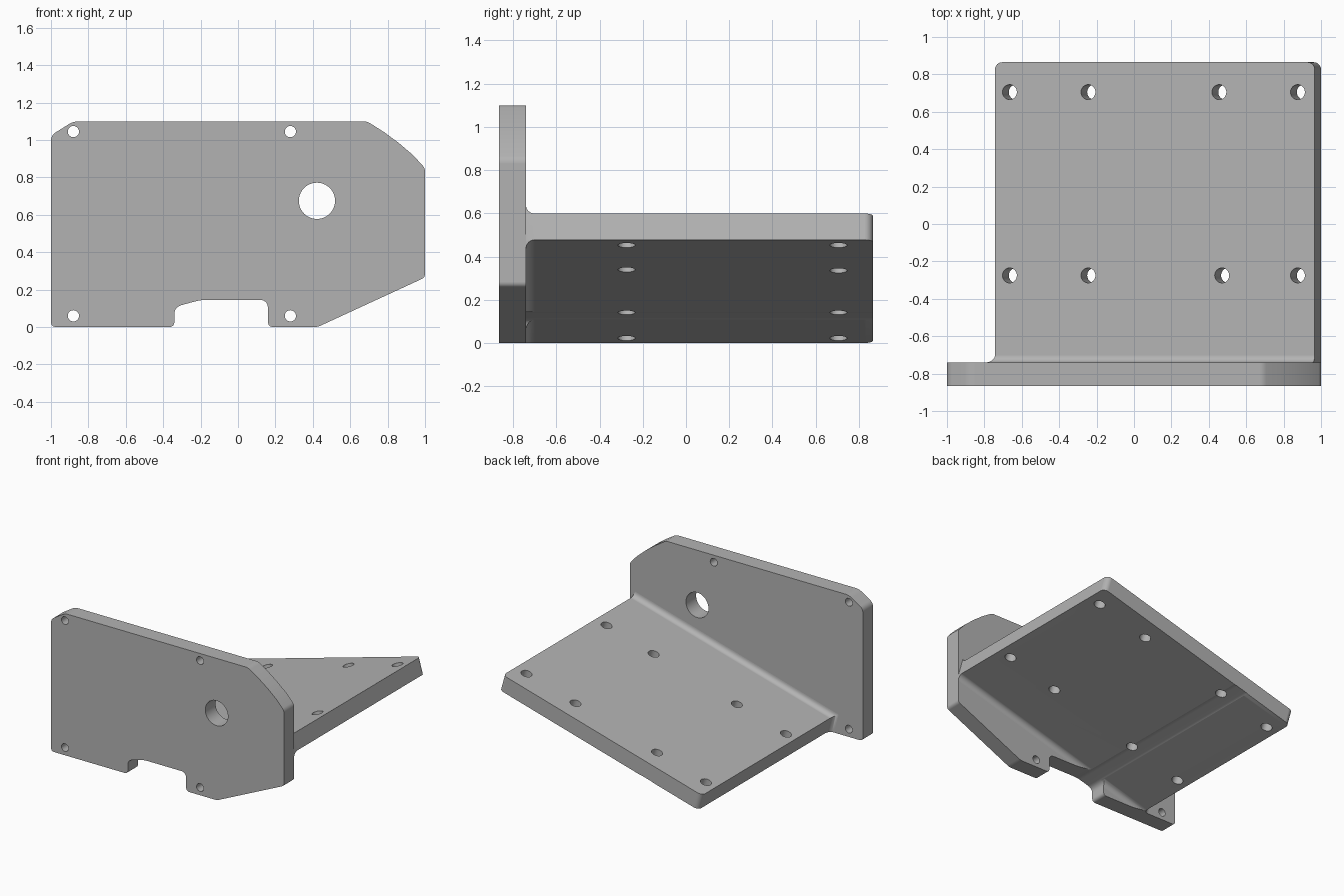
import bpy, bmesh, math
from mathutils import Vector, Matrix

old = bpy.data.objects.get("Cube")
if old:
    bpy.data.objects.remove(old, do_unlink=True)

grey = bpy.data.materials.new("plain grey")
grey.use_nodes = True
COLOUR = (0.45, 0.45, 0.45, 1)
grey.diffuse_color = COLOUR
grey.node_tree.nodes["Principled BSDF"].inputs["Base Color"].default_value = COLOUR

FRONT, SEAM, BACK = -0.865, -0.74, 0.865
TILT = math.radians(15.6)
LENGTH, THICK, FILLET = 1.775, 0.126, 0.04


def make_object(name, bm):
    bmesh.ops.recalc_face_normals(bm, faces=bm.faces)
    mesh = bpy.data.meshes.new(name)
    bm.to_mesh(mesh)
    bm.free()
    mesh.materials.append(grey)
    ob = bpy.data.objects.new(name, mesh)
    bpy.context.collection.objects.link(ob)
    return ob


def rounded(corners, steps=6):
    """Turn (x, z, radius) corners into a smooth closed outline."""
    points = []
    for i, (x, z, r) in enumerate(corners):
        c = Vector((x, z))
        if not r:
            points.append(c)
            continue
        a = Vector(corners[i - 1][:2])
        b = Vector(corners[(i + 1) % len(corners)][:2])
        p, q = c + (a - c).normalized() * r, c + (b - c).normalized() * r
        for k in range(steps + 1):
            t = k / steps
            points.append(p * (1 - t) ** 2 + c * 2 * t * (1 - t) + q * t * t)
    return points


def prism(name, outline, y0, y1):
    bm = bmesh.new()
    face = bm.faces.new([bm.verts.new((p.x, y0, p.y)) for p in outline])
    new = bmesh.ops.extrude_face_region(bm, geom=[face])["geom"]
    verts = [v for v in new if isinstance(v, bmesh.types.BMVert)]
    bmesh.ops.translate(bm, verts=verts, vec=(0, y1 - y0, 0))
    return make_object(name, bm)


def pins(name, centres, axis):
    """Cylinders (centre, radius) along one axis, used as drill cutters."""
    bm = bmesh.new()
    turn = axis.to_track_quat("Z", "Y").to_matrix().to_4x4()
    for centre, r in centres:
        bmesh.ops.create_cone(bm, cap_ends=True, segments=40, radius1=r, radius2=r,
                              depth=0.3, matrix=Matrix.Translation(centre) @ turn)
    return make_object(name, bm)


def cut(ob, cutter, operation):
    bpy.context.view_layer.objects.active = ob
    mod = ob.modifiers.new("cut", "BOOLEAN")
    mod.object, mod.operation, mod.solver = cutter, operation, "EXACT"
    bpy.ops.object.modifier_apply(modifier=mod.name)
    bpy.data.objects.remove(cutter, do_unlink=True)


def finish(ob):
    bpy.ops.object.select_all(action="DESELECT")
    ob.select_set(True)
    bpy.context.view_layer.objects.active = ob
    bpy.ops.object.shade_smooth_by_angle(angle=math.radians(25))
    mod = ob.modifiers.new("flat normals", "WEIGHTED_NORMAL")
    mod.keep_sharp = True


# Outline of the upright plate, with the notch in its lower edge
outline = rounded([
    (-1, 0, 0.03), (-1, 1.025, 0.03), (-0.88, 1.1, 0.03), (0.69, 1.1, 0.02),
    (0.78, 1.043, 0), (0.86, 0.984, 0), (0.935, 0.92, 0), (1, 0.85, 0.02),
    (1, 0.265, 0.02), (0.425, 0, 0.02), (0.16, 0, 0.03), (0.16, 0.145, 0.045),
    (-0.2, 0.145, 0.03), (-0.34, 0.107, 0.04), (-0.34, 0, 0.03)])

# Upright plate with corner screw holes and one large bore
front_plate = prism("front_plate", outline, FRONT, SEAM)
mid = (FRONT + SEAM) / 2
holes = [(Vector((x, mid, z)), 0.03) for x in (-0.88, 0.28) for z in (0.06, 1.045)]
holes.append((Vector((0.422, mid, 0.675)), 0.097))
cut(front_plate, pins("front_drill", holes, Vector((0, 1, 0))), "DIFFERENCE")
finish(front_plate)

# Tilted plate: cross-sections along y, flared at the seam, rounded at the back
along = Vector((-math.cos(TILT), 0, -math.sin(TILT)))
normal = Vector((-math.sin(TILT), 0, math.cos(TILT)))
origin = Vector((1, 0, 0.478))
STEPS = 8
sections = []  # y, flare on the faces and low end, inset of both ends
for k in range(STEPS + 1):
    a = math.pi / 2 * k / STEPS
    sections.append((SEAM + FILLET * (1 - math.cos(a)), FILLET * (1 - math.sin(a)), 0))
for k in range(STEPS + 1):
    a = math.pi / 2 * k / STEPS
    sections.append((BACK - FILLET * (1 - math.sin(a)), 0, FILLET * (1 - math.cos(a))))

bm = bmesh.new()
rings = []
for y, flare, inset in sections:
    near, far = inset, LENGTH + flare - inset
    low, high = -flare, THICK + flare
    rings.append([bm.verts.new(origin + along * u + normal * w + Vector((0, y, 0)))
                  for u, w in ((near, low), (far, low), (far, high), (near, high))])
for r, s in zip(rings, rings[1:]):
    for i in range(4):
        j = (i + 1) % 4
        bm.faces.new((r[i], r[j], s[j], s[i]))
bm.faces.new(rings[0])
bm.faces.new(rings[-1])
base_plate = make_object("base_plate", bm)

# Trim the flare to the upright plate's outline, then drill the mounting holes
cut(base_plate, prism("trim", outline, -1, 1), "INTERSECT")
holes = []
for y in (-0.275, 0.705):
    third = 0.47 if y < 0 else 0.455
    for x in (-0.665, -0.245, third, 0.875):
        u = (0.966 - x) / math.cos(TILT)
        holes.append((origin + along * u + normal * THICK / 2 + Vector((0, y, 0)), 0.04))
cut(base_plate, pins("base_drill", holes, normal), "DIFFERENCE")
finish(base_plate)
